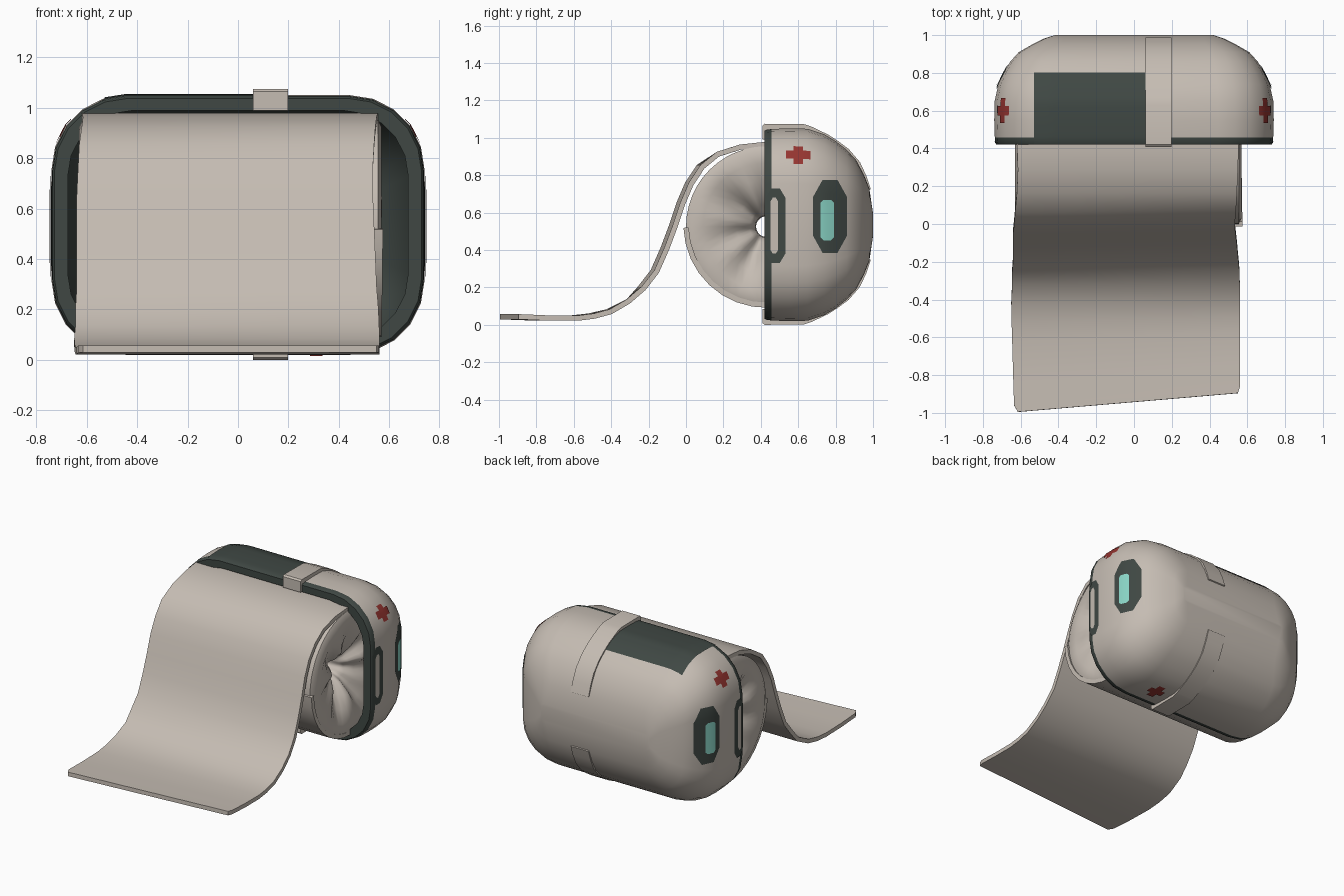
import bpy, bmesh, math
from mathutils import Vector
from mathutils.bvhtree import BVHTree

if "Cube" in bpy.data.objects:
    bpy.data.objects.remove(bpy.data.objects["Cube"])

def material(name, rgb):
    m = bpy.data.materials.new(name)
    m.diffuse_color = (*rgb, 1)
    m.use_nodes = True
    m.node_tree.nodes["Principled BSDF"].inputs["Base Color"].default_value = m.diffuse_color
    return m

BEIGE = material("warm_beige", (0.56, 0.505, 0.45))
DARK = material("dark_green", (0.05, 0.064, 0.057))
RED = material("red", (0.30, 0.035, 0.03))
TEAL = material("teal", (0.26, 0.68, 0.58))
ZC = 0.535          # height of the roll and shell axis

def finish(name, bm, mats, angle=40, recalc=True, thickness=0):
    if recalc:
        bmesh.ops.recalc_face_normals(bm, faces=bm.faces)
    me = bpy.data.meshes.new(name)
    bm.to_mesh(me)
    bm.free()
    ob = bpy.data.objects.new(name, me)
    bpy.context.collection.objects.link(ob)
    for m in mats:
        me.materials.append(m)
    bpy.ops.object.select_all(action='DESELECT')
    ob.select_set(True)
    bpy.context.view_layer.objects.active = ob
    if thickness:
        mod = ob.modifiers.new("thickness", 'SOLIDIFY')
        mod.thickness, mod.offset = thickness, 0
        bpy.ops.object.modifier_apply(modifier=mod.name)
    bpy.ops.object.shade_smooth_by_angle(angle=math.radians(angle))
    return ob

def loft(bm, rings, closed=False):
    """Bridge equal rings of points; returns the faces row by row."""
    vs = [[bm.verts.new(p) for p in r] for r in rings]
    n, rows = len(vs[0]), []
    for i in range(len(vs) if closed else len(vs) - 1):
        a, b = vs[i], vs[(i + 1) % len(vs)]
        rows.append([bm.faces.new((a[j], a[(j + 1) % n], b[(j + 1) % n], b[j])) for j in range(n)])
    return vs, rows

# Shell: rounded-rectangle sections lofted from the inner floor over the rim to the back
def section(y, hx, hz, seg=5):
    r = min(0.295, hz * 0.575)
    pts = []
    for k, (sx, sz) in enumerate(((1, 1), (-1, 1), (-1, -1), (1, -1))):
        for i in range(seg + 1):
            a = math.pi / 2 * (k + i / seg)
            pts.append((sx * (hx - r) + r * math.cos(a), y, ZC + sz * (hz - r) + r * math.sin(a)))
    return pts

inner = [(0.93, 0.45, 0.20), (0.86, 0.57, 0.34), (0.65, 0.68, 0.455), (0.42, 0.675, 0.455)]
outer = [(0.42, 0.728, 0.502), (0.43, 0.735, 0.508), (0.458, 0.737, 0.512), (0.55, 0.74, 0.515),
         (0.65, 0.738, 0.513), (0.74, 0.718, 0.483), (0.80, 0.69, 0.447), (0.86, 0.655, 0.40),
         (0.91, 0.61, 0.345), (0.95, 0.54, 0.27), (0.98, 0.48, 0.195), (1.0, 0.42, 0.06)]
bm = bmesh.new()
vs, rows = loft(bm, [section(*s) for s in inner + outer])
floor = bm.faces.new(vs[0])
bm.faces.new(vs[-1])
floor.material_index = 1
for row in rows[:len(inner) + 2]:        # inside, lip and rim band are dark
    for f in row:
        f.material_index = 1
bmesh.ops.recalc_face_normals(bm, faces=bm.faces)
tree = BVHTree.FromBMesh(bm)
finish("shell", bm, [BEIGE, DARK])

# Painted plates: an outline is cut into a fine grid and dropped onto the shell
def decal(name, outline, origin, normal, u, mat, lift=0.005, step=0.03):
    o, n, u = Vector(origin), Vector(normal).normalized(), Vector(u)
    v = n.cross(u)
    bm = bmesh.new()
    bm.faces.new([bm.verts.new(o + u * a + v * b) for a, b in outline])
    for ax in (u, v):
        for i in range(-14, 15):
            bmesh.ops.bisect_plane(bm, geom=bm.verts[:] + bm.edges[:] + bm.faces[:],
                                   plane_co=o + ax * (i * step + 0.001), plane_no=ax)
    for vert in bm.verts:
        hit = tree.ray_cast(vert.co + n, -n)[0]
        if hit:
            vert.co = hit + n * lift
    bm.normal_update()
    for f in bm.faces:
        if f.normal.dot(n) < 0:
            f.normal_flip()
    finish(name, bm, [mat], recalc=False)

def chamfer(w, h, c, d):
    return [(w, h - d), (w - c, h), (c - w, h), (-w, h - d), (-w, d - h), (c - w, -h), (w - c, -h), (w, d - h)]

a, b, c = 0.066, 0.025, 0.056
CROSS = [(a, b), (b, b), (b, c), (-b, c), (-b, b), (-a, b), (-a, -b), (-b, -b), (-b, -c), (b, -c), (b, -b), (a, -b)]
Y = (0, 1, 0)
for s, side in ((1, "right"), (-1, "left")):
    X = (s, 0, 0)
    decal(side + "_window_panel", chamfer(0.09, 0.195, 0.05, 0.09), (s * .7, .77, .58), X, Y, DARK)
    decal(side + "_window", chamfer(0.035, 0.108, 0.015, 0.015), (s * .7, .755, .56), X, Y, TEAL, 0.009)
    decal(side + "_rim_panel", chamfer(0.052, 0.20, 0.03, 0.05), (s * .7, .479, .53), X, Y, DARK)
    decal(side + "_rim_slot", chamfer(0.02, 0.15, 0.012, 0.02), (s * .7, .472, .53), X, Y, BEIGE, 0.009)
    decal(side + "_cross", CROSS, (s * .69, .60, .905), (s, 0, .75), Y, RED)
decal("bottom_cross", CROSS, (.31, .59, .1), (0, 0, -1), Y, RED)
decal("top_panel", [(-.295, -.19), (.295, -.19), (.295, .19), (-.295, .19)],
      (-.235, .612, 1), (0, 0, 1), (1, 0, 0), DARK)

# Straps: clips hooked over the rim, running back along the shell, top and bottom
strap = [(.408, .455), (.408, .53), (.42, .54), (.63, .538), (.67, .525), (.76, .482), (.81, .45),
         (.87, .405), (.93, .335), (.965, .26), (.988, .19), (.96, .175), (.92, .29), (.85, .38),
         (.74, .45), (.60, .49), (.44, .49), (.43, .455)]
for s, name in ((1, "top_strap"), (-1, "bottom_strap")):
    bm = bmesh.new()
    k = s * (1 if s > 0 else ZC / 0.54)
    vs, _ = loft(bm, [[(x, y, ZC + k * h) for y, h in strap] for x in (0.06, 0.198)])
    for ring in vs:
        bm.faces.new(ring)
    finish(name, bm, [BEIGE], 30)

# Bandage roll: revolved profile with pleated, pinched ends and a through hole
YC, XC = 0.43, -0.03
half = [(.055, .30), (.06, .45), (.09, .49), (.16, .535), (.25, .575), (.34, .598), (.40, .60), (.43, .585)]
profile = [(r, w, 1) for r, w in half] + [(r, w, -1) for r, w in reversed(half)]
bm = bmesh.new()
N = 48
rings = []
for r, w, s in profile:
    fold = 0.03 * max(0, 1 - abs(r - 0.18) / 0.17)
    ring = []
    for i in range(N):
        t = math.tau * i / N
        wave = math.sin(7 * t) + 0.6 * math.sin(4 * t + 1)
        ring.append((XC + s * (w + fold * wave), YC + r * math.cos(t), ZC - .01 + r * math.sin(t)))
    rings.append(ring)
loft(bm, rings, closed=True)
finish("bandage_roll", bm, [BEIGE], 50)

# Bandage strip: one outer turn around the roll, then draping forward to the ground
# path points are y, z, left edge x, right edge x
path = []
for i in range(25):
    t = math.radians(-178 + 268 * i / 24)
    path.append((YC + 0.43 * math.cos(t), ZC + 0.43 * math.sin(t), -.62, .575 - .02 * i / 24))
path += [(.29, .950, -.615, .55), (.17, .912, -.62, .545), (.08, .845, -.63, .54), (.02, .755, -.635, .535),
         (-.025, .65, -.64, .535), (-.065, .53, -.64, .54), (-.11, .41, -.64, .545), (-.165, .285, -.64, .55),
         (-.235, .195, -.645, .557), (-.31, .125, -.645, .56), (-.42, .07, -.65, .562), (-.52, .047, -.648, .562),
         (-.62, .036, -.645, .562), (-.80, .036, -.64, .562), (-.96, .042, -.635, .56), (-.995, .043, -.615, .55)]
bm = bmesh.new()
prev = None
for k, (y, z, x0, x1) in enumerate(path):
    skew = max(0, -y - 0.3) / 0.7 * 0.1          # the cut end runs slightly askew
    sag = 0.02 if 26 < k < 34 else 0             # left edge hangs a little further forward
    row = []
    for i in range(5):
        f = i / 4
        row.append(bm.verts.new((x0 + (x1 - x0) * f, y + skew * f + sag * (f - .6), z)))
    if prev:
        for i in range(4):
            bm.faces.new((prev[i], prev[i + 1], row[i + 1], row[i]))
    prev = row
finish("bandage_strip", bm, [BEIGE], thickness=0.028)
